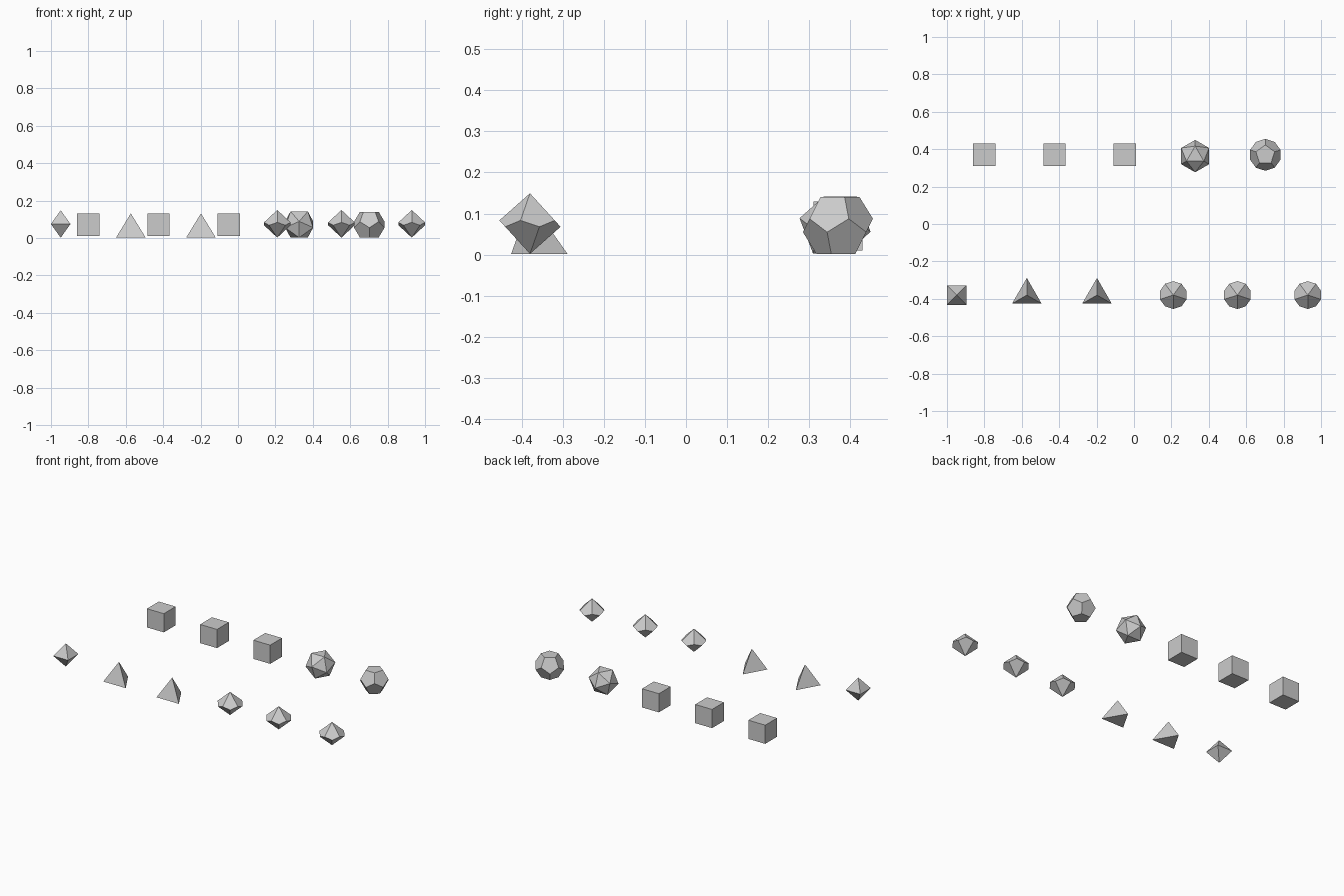
import bpy, bmesh
from math import sin, cos, pi, radians, sqrt

if "Cube" in bpy.data.objects:
    bpy.data.objects.remove(bpy.data.objects["Cube"])


def ring(n, r, z, start):
    """n points evenly spaced on a circle at height z."""
    return [(r * cos(radians(start) + 2 * pi * i / n),
             r * sin(radians(start) + 2 * pi * i / n), z) for i in range(n)]


def die(name, points, loc):
    """Flat-faced solid: convex hull of the points, coplanar triangles merged."""
    bm = bmesh.new()
    for p in points:
        bm.verts.new(p)
    bmesh.ops.convex_hull(bm, input=bm.verts[:])
    bmesh.ops.dissolve_limit(bm, angle_limit=radians(1), verts=bm.verts[:], edges=bm.edges[:])
    bmesh.ops.recalc_face_normals(bm, faces=bm.faces[:])
    me = bpy.data.meshes.new(name)
    bm.to_mesh(me)
    bm.free()
    ob = bpy.data.objects.new(name, me)
    ob.location = loc
    bpy.context.collection.objects.link(ob)


BACK, FRONT = 0.37, -0.38
PHI = (1 + sqrt(5)) / 2

# six-sided dice
h = 0.0595
cube = ring(4, h * sqrt(2), -h, 45) + ring(4, h * sqrt(2), h, 45)
for i, x in enumerate((-0.80, -0.425, -0.05)):
    die(f"six_sided_die_{i + 1}", cube, (x, BACK, 0.07))

# twenty-sided die, resting on a face
a = 0.0925
icosa = (ring(3, 0.5774 * a, 0.7558 * a, 90) + ring(3, 0.9342 * a, 0.1784 * a, -90)
         + ring(3, 0.9342 * a, -0.1784 * a, 90) + ring(3, 0.5774 * a, -0.7558 * a, -90))
die("twenty_sided_die", icosa, (0.327, 0.363, 0.072))

# twelve-sided die, resting on a face
r = 0.0527
e = 2 * r * sin(pi / 5)
dodeca = (ring(5, r, 1.11352 * e, 90) + ring(5, r * PHI, 0.26287 * e, 90)
          + ring(5, r * PHI, -0.26287 * e, -90) + ring(5, r, -1.11352 * e, -90))
die("twelve_sided_die", dodeca, (0.702, BACK, 0.071))

# eight-sided die, standing on a point
H = 0.0737
octa = ring(4, H, 0, 45) + [(0, 0, H), (0, 0, -H)]
die("eight_sided_die", octa, (-0.948, FRONT, 0.0745))

# four-sided dice
R = 0.0912
tetra = ring(3, R, 0, 90) + [(0, 0, R * sqrt(2))]
for i, x in enumerate((-0.573, -0.198)):
    die(f"four_sided_die_{i + 1}", tetra, (x, FRONT, 0.002))

# ten-sided dice, zigzag belt between two points
k = H * (1 - cos(pi / 5)) / (1 + cos(pi / 5))
trapezo = (ring(5, 0.0745, k, -90) + ring(5, 0.0745, -k, 90)
           + [(0, 0, H), (0, 0, -H)])
for i, x in enumerate((0.21, 0.553, 0.929)):
    die(f"ten_sided_die_{i + 1}", trapezo, (x, FRONT, 0.0755))
